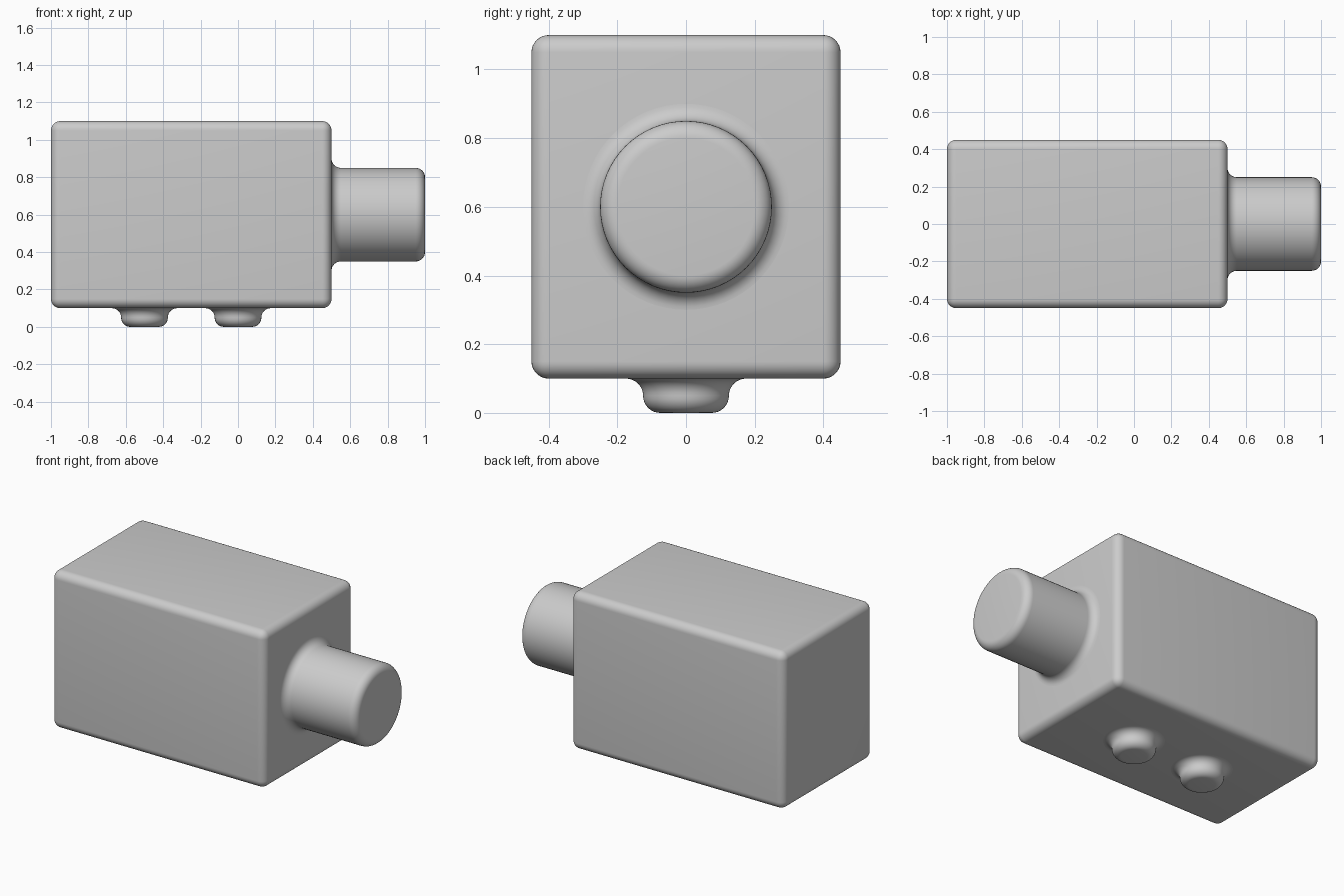
import bpy, bmesh, math
from mathutils import Matrix

cube = bpy.data.objects.get("Cube")
if cube:
    bpy.data.objects.remove(cube, do_unlink=True)

ROUND = 0.05
SEGMENTS = 64
ARC_STEPS = 8

grey = bpy.data.materials.new("plain_grey")
grey.use_nodes = True
colour = (0.6, 0.6, 0.6, 1)
grey.diffuse_color = colour
grey.node_tree.nodes["Principled BSDF"].inputs["Base Color"].default_value = colour


def finish(name, bm):
    """Turn a bmesh into a smooth shaded grey object."""
    bmesh.ops.recalc_face_normals(bm, faces=bm.faces)
    mesh = bpy.data.meshes.new(name)
    bm.to_mesh(mesh)
    bm.free()
    mesh.materials.append(grey)
    obj = bpy.data.objects.new(name, mesh)
    bpy.context.collection.objects.link(obj)
    bpy.ops.object.select_all(action="DESELECT")
    obj.select_set(True)
    bpy.context.view_layer.objects.active = obj
    bpy.ops.object.shade_smooth_by_angle(angle=math.radians(35))
    return obj


def rounded_box(name, size, centre):
    bm = bmesh.new()
    bmesh.ops.create_cube(bm, size=1)
    bmesh.ops.scale(bm, vec=size, verts=bm.verts)
    bmesh.ops.translate(bm, vec=centre, verts=bm.verts)
    bmesh.ops.bevel(bm, geom=bm.edges[:], offset=ROUND, segments=ARC_STEPS,
                    profile=0.5, affect="EDGES")
    return finish(name, bm)


def filleted_boss(name, radius, length, matrix):
    """Round stub along local z: flared root fillet and rounded rim."""
    angles = [math.pi / 2 * i / ARC_STEPS for i in range(ARC_STEPS + 1)]
    root = [(radius + ROUND * (1 - math.sin(a)), ROUND * (1 - math.cos(a)))
            for a in angles]
    rim = [(radius - ROUND * (1 - math.cos(a)), length - ROUND * (1 - math.sin(a)))
           for a in angles]
    if length - 2 * ROUND < 0.001:
        rim = rim[1:]
    bm = bmesh.new()
    rings = []
    for r, z in root + rim:
        rings.append([bm.verts.new((r * math.cos(t), r * math.sin(t), z))
                      for t in (math.tau * i / SEGMENTS for i in range(SEGMENTS))])
    for low, high in zip(rings, rings[1:]):
        for i in range(SEGMENTS):
            j = (i + 1) % SEGMENTS
            bm.faces.new((low[i], low[j], high[j], high[i]))
    bm.faces.new(rings[-1])
    bm.faces.new(rings[0][::-1])
    bm.transform(matrix)
    return finish(name, bm)


# Main housing
rounded_box("housing", (1.5, 0.9, 1.0), (-0.25, 0, 0.6))

# Round barrel on the left end
filleted_boss("barrel", 0.25, 0.5,
              Matrix.Translation((0.5, 0, 0.6)) @ Matrix.Rotation(math.pi / 2, 4, "Y"))

# Two buttons under the housing
for name, x in (("rear_foot", -0.5), ("front_foot", 0.0)):
    filleted_boss(name, 0.125, 0.1,
                  Matrix.Translation((x, 0, 0.1)) @ Matrix.Rotation(math.pi, 4, "X"))
